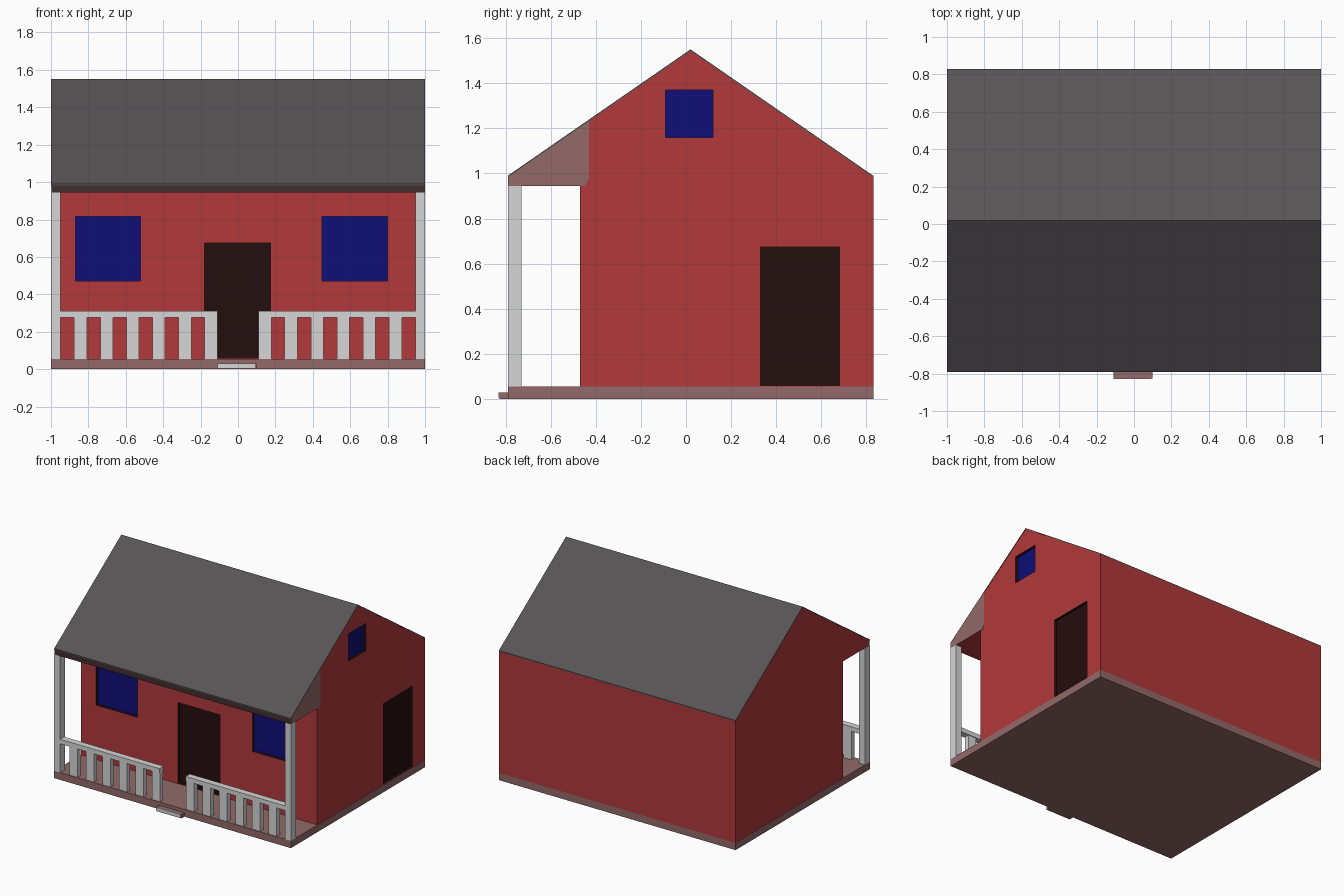
import bpy, bmesh

if "Cube" in bpy.data.objects:
    bpy.data.objects.remove(bpy.data.objects["Cube"])


def mat(name, r, g, b):
    m = bpy.data.materials.new(name)
    lin = [((c / 255 + 0.055) / 1.055) ** 2.4 if c > 10 else c / 255 / 12.92 for c in (r, g, b)]
    m.diffuse_color = (*lin, 1)
    m.use_nodes = True
    m.node_tree.nodes["Principled BSDF"].inputs["Base Color"].default_value = m.diffuse_color
    return m


RED = mat("wall red", 178, 56, 58)
BROWN = mat("porch brown", 146, 106, 104)
GREY = mat("roof grey", 88, 84, 87)
TRIM = mat("dark trim", 64, 46, 46)
DOOR = mat("door dark", 36, 14, 14)
BLUE = mat("window blue", 14, 14, 118)
WHITE = mat("porch white", 214, 214, 214)


def finish(name, bm, mats):
    bmesh.ops.recalc_face_normals(bm, faces=bm.faces)
    me = bpy.data.meshes.new(name)
    bm.to_mesh(me)
    bm.free()
    for m in mats:
        me.materials.append(m)
    ob = bpy.data.objects.new(name, me)
    bpy.context.collection.objects.link(ob)
    return ob


def add_box(bm, x0, x1, y0, y1, z0, z1):
    vs = bmesh.ops.create_cube(bm, size=1)["verts"]
    for v in vs:
        v.co.x = x1 if v.co.x > 0 else x0
        v.co.y = y1 if v.co.y > 0 else y0
        v.co.z = z1 if v.co.z > 0 else z0


def box(name, m, *dims):
    bm = bmesh.new()
    add_box(bm, *dims)
    return finish(name, bm, [m])


def prism(name, profile, x0, x1, mats):
    """Extrude a (y, z) side profile along x."""
    bm = bmesh.new()
    f = bm.faces.new([bm.verts.new((x0, y, z)) for y, z in profile])
    ext = bmesh.ops.extrude_face_region(bm, geom=[f])["geom"]
    bmesh.ops.translate(bm, vec=(x1 - x0, 0, 0),
                        verts=[g for g in ext if isinstance(g, bmesh.types.BMVert)])
    return finish(name, bm, mats)


FRONT, BACK, WALL, RIDGE = -0.79, 0.83, -0.47, 0.02
EAVE, TOP, FLOOR, CEIL, T = 0.99, 1.55, 0.055, 0.945, 0.007

# Floor slab and entrance step with a pale riser
box("floor_slab", BROWN, -1, 1, FRONT, BACK, 0, FLOOR)
box("step", BROWN, -0.11, 0.10, -0.826, FRONT, 0, 0.03)
box("step_riser", WHITE, -0.11, 0.09, -0.83, -0.826, 0.006, 0.03)

# House body with the porch overhang
house = prism("house_body", [(WALL, FLOOR), (BACK, FLOOR), (BACK, EAVE - T), (RIDGE, TOP - T),
                             (FRONT, EAVE - T), (FRONT, CEIL), (WALL, CEIL)],
              -0.998, 0.998, [RED, TRIM, DOOR, BLUE])
for p in house.data.polygons:
    if p.normal.y < -0.9 and p.center.z > 0.9:
        p.material_index = 1

# Recessed doors and windows: dark reveals, coloured panes
D = 0.02
openings = [("y", -0.87, -0.52, 0.47, 0.815, 3), ("y", 0.45, 0.80, 0.47, 0.815, 3),
            ("y", -0.18, 0.175, 0.06, 0.675, 2),
            ("x", -0.09, 0.12, 1.16, 1.37, 3), ("x", 0.33, 0.68, 0.06, 0.675, 2)]
bm = bmesh.new()
for axis, a, b, z0, z1, _ in openings:
    if axis == "y":
        add_box(bm, a, b, WALL - 0.1, WALL + D, z0, z1)
    else:
        add_box(bm, 0.998 - D, 1.1, a, b, z0, z1)
cutter = finish("opening_cutter", bm, [RED, TRIM, DOOR, BLUE])
cutter.hide_render = True
for i, p in enumerate(cutter.data.polygons):
    axis, pane = openings[i // 6][0], openings[i // 6][5]
    is_pane = p.normal.y > 0.9 if axis == "y" else p.normal.x < -0.9
    p.material_index = pane if is_pane else 2
mod = house.modifiers.new("openings", "BOOLEAN")
mod.operation, mod.solver, mod.object = "DIFFERENCE", "EXACT", cutter
bpy.context.view_layer.objects.active = house
bpy.ops.object.modifier_apply(modifier=mod.name)
bpy.data.objects.remove(cutter)

# Painted porch end on the right gable
slope = (TOP - EAVE) / (RIDGE - FRONT)
cut = -0.43
prism("porch_gable_panel", [(FRONT, CEIL), (cut - 0.02, CEIL), (cut, CEIL + 0.03),
                            (cut, EAVE - T + slope * (cut - FRONT)), (FRONT, EAVE - T)],
      0.998, 1.0, [BROWN])

# Thin roof sheet
prism("roof", [(FRONT, EAVE - T), (FRONT, EAVE), (RIDGE, TOP), (BACK, EAVE),
               (BACK, EAVE - T), (RIDGE, TOP - T)], -1, 1, [GREY])

# Porch posts, rails and balusters, mirrored left and right
for side, s in (("left", -1), ("right", 1)):
    def span(a, b):
        return sorted((s * a, s * b))
    box(side + "_post", WHITE, *span(0.95, 1), FRONT, -0.73, FLOOR, CEIL)
    box(side + "_rail", WHITE, *span(0.11, 0.95), FRONT, -0.74, 0.275, 0.31)
    bm = bmesh.new()
    for k in range(6):
        x = 0.11 + 0.1395 * k
        add_box(bm, *span(x, x + 0.068), -0.785, -0.745, FLOOR, 0.275)
    finish(side + "_balusters", bm, [WHITE])
